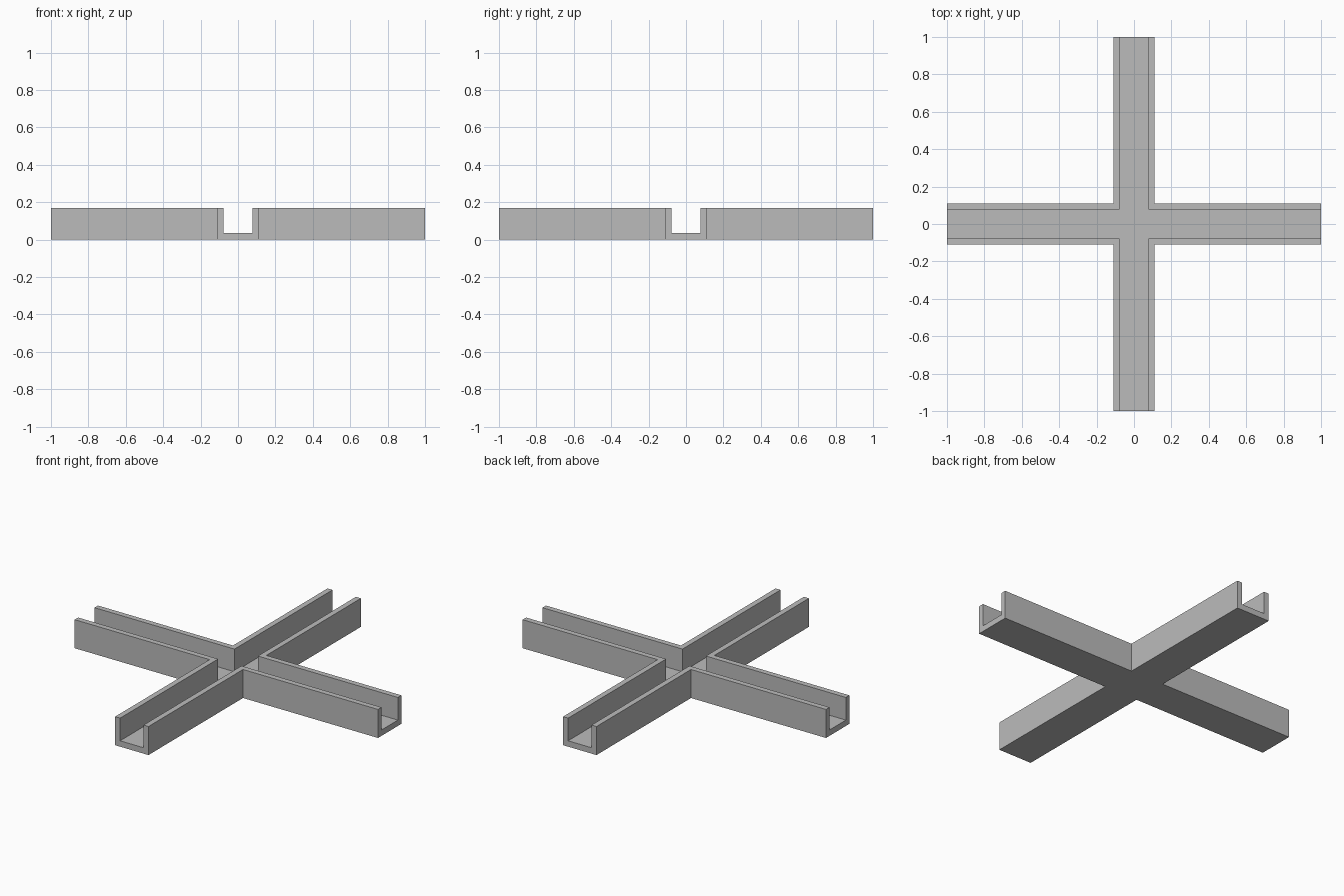
import bpy
import bmesh

OUTER = 0.11    # half width of the trough
INNER = 0.077   # half width of the channel
FLOOR = 0.035   # floor thickness
HEIGHT = 0.17

cube = bpy.data.objects.get("Cube")
if cube:
    bpy.data.objects.remove(cube, do_unlink=True)


def cross_prism(name, half_width, reach, bottom, top):
    """Plus-shaped outline extruded upwards."""
    bm = bmesh.new()
    w, r = half_width, reach
    outline = []
    x_dir, y_dir = 1, 0
    for arm in range(4):
        # Two end corners of the arm, then the inside corner to the next arm
        for along, across in ((r, -w), (r, w), (w, w)):
            x = along * x_dir - across * y_dir
            y = along * y_dir + across * x_dir
            outline.append(bm.verts.new((x, y, bottom)))
        x_dir, y_dir = -y_dir, x_dir
    face = bm.faces.new(outline)
    raised = bmesh.ops.extrude_face_region(bm, geom=[face])["geom"]
    verts = [v for v in raised if isinstance(v, bmesh.types.BMVert)]
    bmesh.ops.translate(bm, verts=verts, vec=(0, 0, top - bottom))
    bmesh.ops.recalc_face_normals(bm, faces=bm.faces)
    mesh = bpy.data.meshes.new(name)
    bm.to_mesh(mesh)
    bm.free()
    obj = bpy.data.objects.new(name, mesh)
    bpy.context.collection.objects.link(obj)
    return obj


# Grey material
grey = bpy.data.materials.new("plain grey")
grey.use_nodes = True
colour = (0.5, 0.5, 0.5, 1)
grey.diffuse_color = colour
grey.node_tree.nodes["Principled BSDF"].inputs["Base Color"].default_value = colour

# Solid cross with an open channel cut along all four arms
trough = cross_prism("cross_trough", OUTER, 1, 0, HEIGHT)
trough.data.materials.append(grey)
cutter = cross_prism("channel_cutter", INNER, 1.2, FLOOR, HEIGHT * 2)
cutter.data.materials.append(grey)
cutter.hide_render = True

cut = trough.modifiers.new("channel", "BOOLEAN")
cut.operation = "DIFFERENCE"
cut.solver = "EXACT"
cut.object = cutter
bpy.context.view_layer.objects.active = trough
bpy.ops.object.modifier_apply(modifier=cut.name)
bpy.data.objects.remove(cutter, do_unlink=True)
